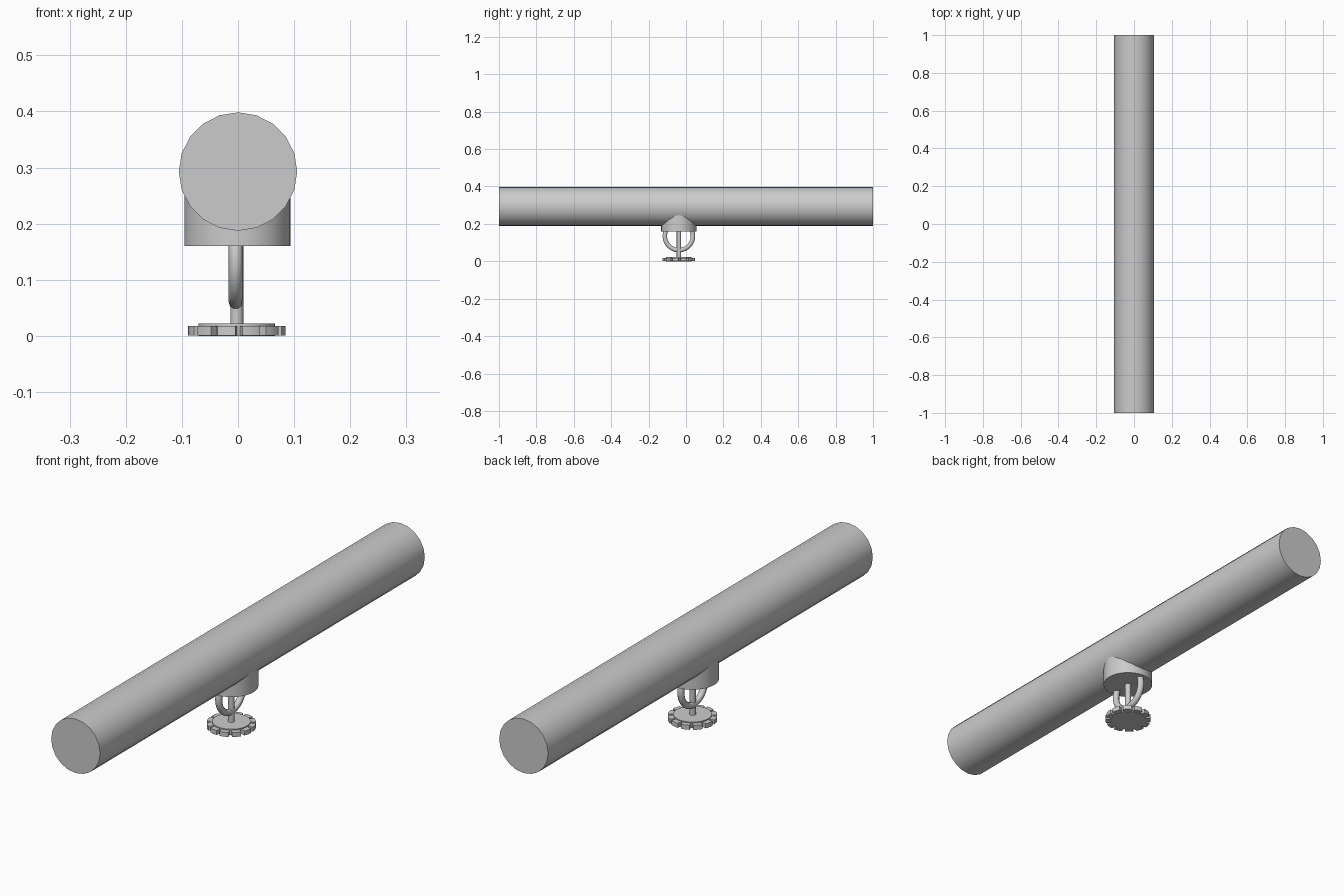
import bpy, math

if "Cube" in bpy.data.objects:
    bpy.data.objects.remove(bpy.data.objects["Cube"])

CX, CY = -0.002, -0.038  # axis of the hanging fitting


def smooth(ob, name, angle=40):
    ob.name = name
    bpy.ops.object.select_all(action='DESELECT')
    ob.select_set(True)
    bpy.context.view_layer.objects.active = ob
    bpy.ops.object.shade_smooth_by_angle(angle=math.radians(angle))
    return ob


def cylinder(name, r, depth, loc, sides=32, rot=(0, 0, 0)):
    bpy.ops.mesh.primitive_cylinder_add(vertices=sides, radius=r, depth=depth,
                                        location=loc, rotation=rot)
    return smooth(bpy.context.object, name)


def upright(name, r, z0, z1, sides=32, x=CX):
    return cylinder(name, r, z1 - z0, (x, CY, (z0 + z1) / 2), sides)


# Main pipe along y, and the collar that meets its underside
cylinder("pipe", 0.1055, 2.0, (0, 0, 0.293), 20, (math.pi / 2, 0, 0))
upright("collar", 0.0945, 0.16, 0.25, 32, -0.001)

# Ring-shaped frame: open loop whose upper ends sink into the collar
pts = 33
curve = bpy.data.curves.new("frame_ring", 'CURVE')
curve.dimensions = '3D'
curve.bevel_depth = 0.0125
curve.bevel_resolution = 3
curve.use_fill_caps = True
spline = curve.splines.new('POLY')
spline.points.add(pts - 1)
for i, p in enumerate(spline.points):
    a = math.radians(150 + 240 * i / (pts - 1))
    p.co = (-0.004, CY + 0.075 * math.cos(a), 0.135 + 0.075 * math.sin(a), 1)
ring = bpy.data.objects.new("frame_ring", curve)
bpy.context.collection.objects.link(ring)
bpy.ops.object.select_all(action='DESELECT')
ring.select_set(True)
bpy.context.view_layer.objects.active = ring
bpy.ops.object.convert(target='MESH')
smooth(bpy.context.object, "frame_ring")

# Central stem
upright("stem", 0.0115, 0.015, 0.165, 16)

# Deflector plate with a raised centre
upright("deflector_centre", 0.068, 0.0, 0.022, 32)

# Toothed rim: narrow slots between wide teeth
teeth, verts = 12, []
for t in range(teeth):
    for frac, r in ((0.0, 0.07), (0.16, 0.07), (0.22, 0.087), (0.42, 0.0875),
                    (0.62, 0.0875), (0.80, 0.0875), (0.94, 0.087)):
        a = math.tau * (t + frac) / teeth
        verts.append((CX + r * math.cos(a), CY + r * math.sin(a)))
n = len(verts)
mesh = bpy.data.meshes.new("deflector_rim")
mesh.from_pydata([(x, y, z) for z in (0.0005, 0.018) for x, y in verts], [],
                 [list(range(n))[::-1], list(range(n, 2 * n))] +
                 [(i, (i + 1) % n, n + (i + 1) % n, n + i) for i in range(n)])
rim = bpy.data.objects.new("deflector_rim", mesh)
bpy.context.collection.objects.link(rim)
smooth(rim, "deflector_rim", 30)
